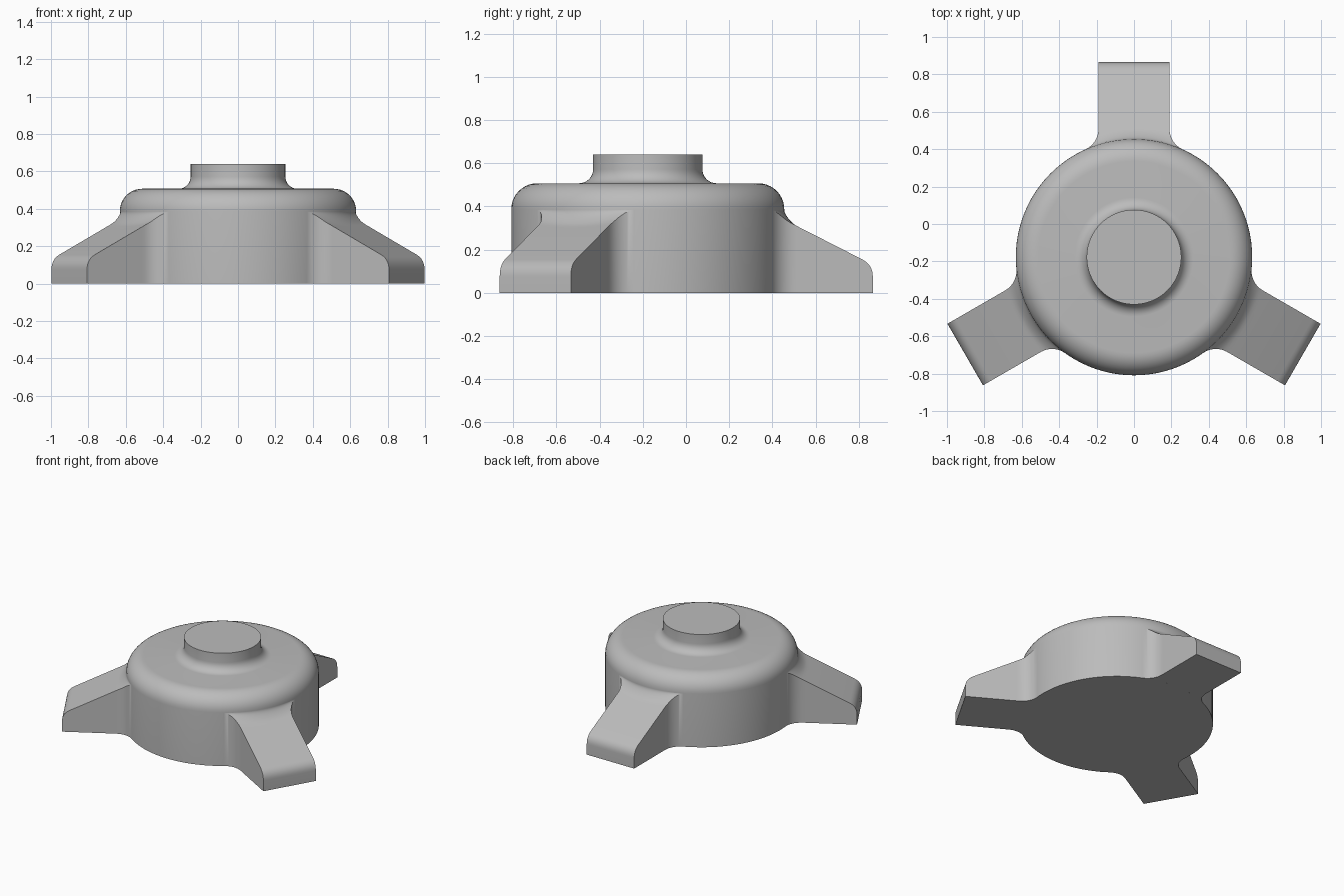
import bpy, bmesh
from math import sin, cos, pi, radians, hypot, sqrt, atan2
from mathutils import Vector, Matrix

cube = bpy.data.objects.get("Cube")
if cube:
    bpy.data.objects.remove(cube, do_unlink=True)

grey = bpy.data.materials.new("plain_grey")
grey.use_nodes = True
GREY = (0.5, 0.5, 0.5, 1)
grey.diffuse_color = GREY
grey.node_tree.nodes["Principled BSDF"].inputs["Base Color"].default_value = GREY

AXIS = Vector((0, -0.177, 0))   # centre of the round body
R = 0.632                       # body radius
FILLET = 0.12                   # body edge and arm root radius
HALF = 0.19                     # arm half width
TIP = 1.042                     # arm reach from the axis


def add_object(name, bm, angle=30):
    bmesh.ops.recalc_face_normals(bm, faces=bm.faces)
    mesh = bpy.data.meshes.new(name)
    bm.to_mesh(mesh)
    bm.free()
    mesh.materials.append(grey)
    obj = bpy.data.objects.new(name, mesh)
    bpy.context.collection.objects.link(obj)
    obj.location = AXIS
    bpy.ops.object.select_all(action='DESELECT')
    obj.select_set(True)
    bpy.context.view_layer.objects.active = obj
    bpy.ops.object.shade_smooth_by_angle(angle=radians(angle))
    return obj


def arc(cx, cy, r, start, end, n=10):
    angles = [radians(start + (end - start) * i / n) for i in range(n + 1)]
    return [(cx + r * cos(a), cy + r * sin(a)) for a in angles]


# Round body with rounded shoulder, and a knob with a filleted foot
profile = [(0, 0), (R, 0)]
profile += arc(R - FILLET, 0.507 - FILLET, FILLET, 0, 90)
profile += arc(0.253 + 0.065, 0.507 + 0.065, 0.065, 270, 180, 8)
profile += [(0.253, 0.64), (0, 0.64)]
bm = bmesh.new()
verts = [bm.verts.new((r, 0, z)) for r, z in profile]
edges = [bm.edges.new(pair) for pair in zip(verts, verts[1:])]
bmesh.ops.spin(bm, geom=verts + edges, cent=(0, 0, 0), axis=(0, 0, 1),
               angle=2 * pi, steps=96)
bmesh.ops.remove_doubles(bm, verts=bm.verts, dist=0.0001)
add_object("round_body", bm)


# Arm outline: curved root rows, then a straight bar with a rounded tip
def slope(y):
    return 0.17 + 0.51 * (0.963 - y)


def top_height(x, y):
    s = min(1, max(0, (hypot(x, y) - R) / 0.06))
    blend = 1 - sqrt(1 - (1 - s) ** 2)
    return slope(y) + (0.385 - slope(y)) * blend


cx = HALF + FILLET
cy = sqrt((R + FILLET) ** 2 - cx ** 2)
root_angle = atan2(-cy, -cx) + 2 * pi
COLS = [i / 8 for i in range(-8, 9)]
rows = []
for i in range(13):
    t = (i / 12) ** 1.6
    a = root_angle + (pi - root_angle) * t
    sx, sy = cx + FILLET * cos(a), cy + FILLET * sin(a)
    row = []
    for u in COLS:
        root_x = u * cx * R / (R + FILLET)
        sag = sqrt(R * R - root_x ** 2) - cy * R / (R + FILLET)
        x, y = u * sx, sy + sag * (1 - t)
        row.append((x, y, top_height(x, y)))
    rows.append(row)
for y in (0.70, 0.72):
    rows.append([(u * HALF, y, top_height(u * HALF, y)) for u in COLS])
p0 = Vector((TIP - 0.05, slope(TIP - 0.05)))
p1 = Vector((TIP, slope(TIP)))
p2 = Vector((TIP, slope(TIP) - 0.055))
for i in range(9):
    t = i / 8
    p = p0 * (1 - t) ** 2 + p1 * 2 * t * (1 - t) + p2 * t * t
    rows.append([(u * HALF, p.x, p.y) for u in COLS])


def build_arm(name, turn):
    bm = bmesh.new()
    top = [[bm.verts.new(p) for p in row] for row in rows]
    low = [[bm.verts.new((x, y, 0)) for x, y, z in row] for row in rows]
    # the tip rows share the same foot line where the wall is upright
    for a, b, c, d in zip(top, top[1:], low, low[1:]):
        for grid in ((a, b), (c, d)):
            for j in range(len(COLS) - 1):
                bm.faces.new((grid[0][j], grid[0][j + 1], grid[1][j + 1], grid[1][j]))
        for j in (0, -1):
            bm.faces.new((a[j], b[j], d[j], c[j]))
    for j in range(len(COLS) - 1):
        for k in (0, -1):
            bm.faces.new((top[k][j], top[k][j + 1], low[k][j + 1], low[k][j]))
    bmesh.ops.rotate(bm, verts=bm.verts, matrix=Matrix.Rotation(turn, 3, 'Z'))
    add_object(name, bm, 35)


for i, name in enumerate(("back_arm", "right_arm", "left_arm")):
    build_arm(name, i * 2 * pi / 3)
